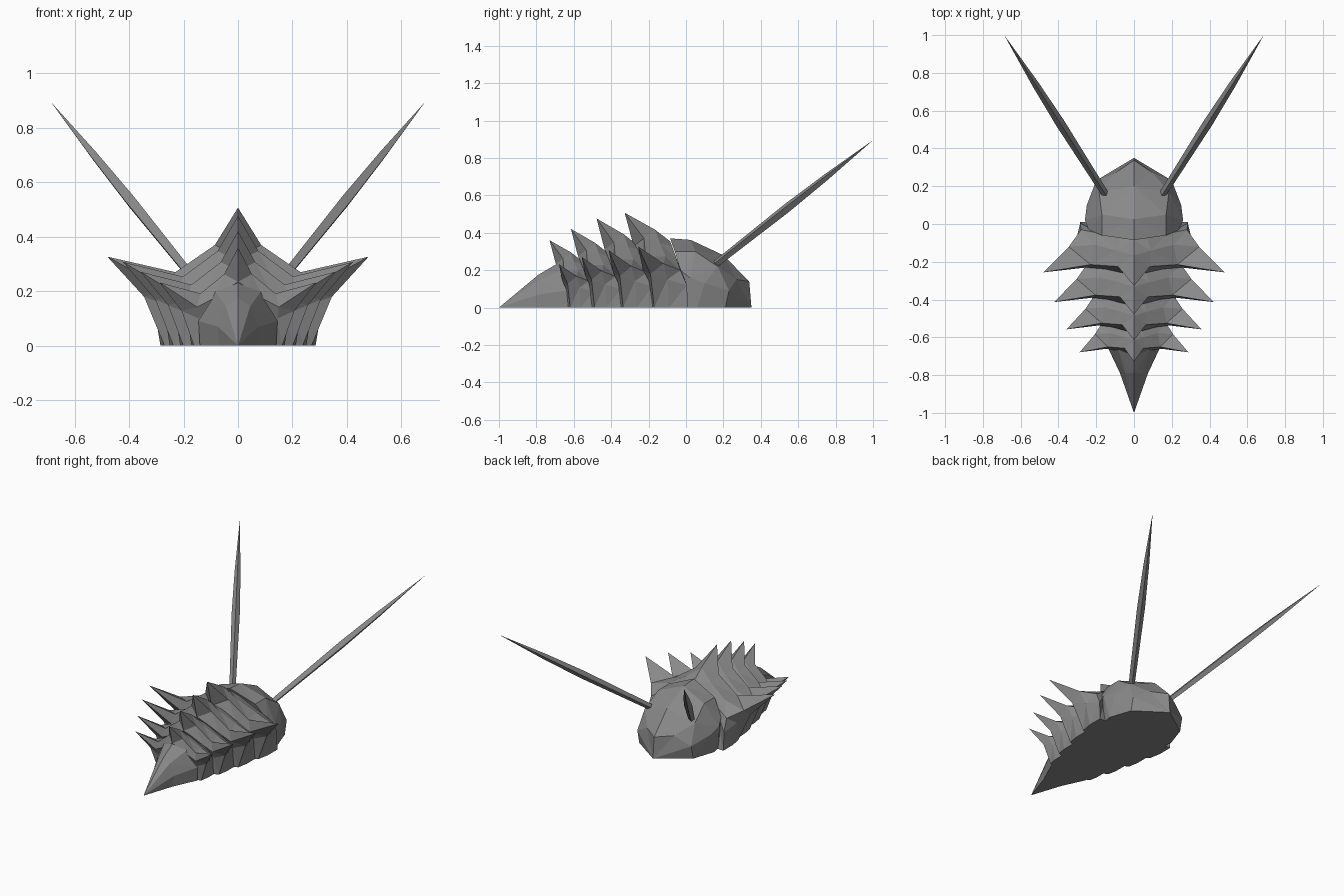
import bpy, bmesh
from mathutils import Vector

if "Cube" in bpy.data.objects:
    bpy.data.objects.remove(bpy.data.objects["Cube"])

# Dark grey for the whole creature
shell = bpy.data.materials.new("dark_shell")
shell.diffuse_color = (.25, .25, .25, 1)
shell.use_nodes = True
shell.node_tree.nodes["Principled BSDF"].inputs["Base Color"].default_value = shell.diffuse_color


def loft(name, rings):
    """Skin closed rings in order, cap both ends, keep faces flat."""
    bm = bmesh.new()
    loops = [[bm.verts.new(p) for p in ring] for ring in rings]
    n = len(loops[0])
    for a, b in zip(loops, loops[1:]):
        for i in range(n):
            j = (i + 1) % n
            bm.faces.new((a[i], a[j], b[j], b[i]))
    bm.faces.new(loops[0])
    bm.faces.new(loops[-1])
    bmesh.ops.remove_doubles(bm, verts=bm.verts, dist=0.0005)
    bmesh.ops.triangulate(bm, faces=bm.faces)
    bmesh.ops.recalc_face_normals(bm, faces=bm.faces)
    mesh = bpy.data.meshes.new(name)
    bm.to_mesh(mesh)
    bm.free()
    mesh.materials.append(shell)
    ob = bpy.data.objects.new(name, mesh)
    bpy.context.collection.objects.link(ob)
    return ob


def full(half):
    """Mirror a half ring (ground edge up to the centre line) across x."""
    return half + [(-x, y, z) for x, y, z in reversed(half[:-1])]


# Shell segment: front edge, middle, spiked rear rim, inner rim tucked into the next segment
segment = [
    [(.285, .01, 0), (.285, .005, .12), (.28, -.03, .2), (.18, -.05, .26), (.07, -.075, .33), (0, -.085, .355)],
    [(.285, -.09, 0), (.31, -.1, .15), (.345, -.12, .235), (.21, -.11, .275), (.09, -.14, .345), (0, -.166, .417)],
    [(.27, -.17, 0), (.345, -.19, .18), (.48, -.256, .327), (.23, -.215, .27), (.085, -.225, .37), (0, -.328, .507)],
    [(.22, -.19, 0), (.24, -.2, .14), (.25, -.23, .2), (.16, -.24, .24), (.06, -.265, .3), (0, -.28, .33)],
]
# Offset in y, then scale in x, y, z
placing = [(0, 1, 1, 1), (-.183, .88, .9, .94), (-.353, .745, .8, .83), (-.5, .6, .7, .71)]
for k, (oy, sx, sy, sz) in enumerate(placing):
    loft(f"shell_segment_{k + 1}",
         [full([(x * sx, oy + y * sy, z * sz) for x, y, z in ring]) for ring in segment])

# Head, from the slanted neck to the pointed snout
loft("head", [full(r) for r in [
    [(.24, 0, 0), (.24, -.03, .2), (.17, -.06, .3), (0, -.085, .37)],
    [(.25, .06, 0), (.26, .02, .16), (.17, .05, .3), (0, .025, .362)],
    [(.2, .21, 0), (.25, .1, .13), (.185, .17, .22), (0, .2, .28)],
    [(.15, .245, 0), (.2, .23, .09), (.1, .27, .15), (0, .338, .14)],
    [(0, .35, 0)] * 4,
]])

# Tail cone
loft("tail", [full(r) for r in [
    [(.14, -.58, 0), (.155, -.58, .12), (.09, -.6, .22), (0, -.62, .26)],
    [(.14, -.64, 0), (.145, -.64, .09), (.085, -.66, .2), (0, -.68, .24)],
    [(.07, -.79, 0), (.074, -.79, .07), (.045, -.79, .145), (0, -.79, .175)],
    [(0, -1, 0)] * 4,
]])

# Antennae: slender four-sided spindles
for side, sx in (("right", 1), ("left", -1)):
    base, tip = Vector((.15 * sx, .155, .23)), Vector((.687 * sx, 1, .895))
    axis = (tip - base).normalized()
    u = axis.cross(Vector((0, 0, 1))).normalized()
    v = axis.cross(u)
    rings = []
    for t, r in ((0, .019), (.45, .025), (.7, .018), (1, 0)):
        c = base.lerp(tip, t)
        rings.append([c + d * r for d in (u, v, -u, -v)])
    loft(f"{side}_antenna", rings)
